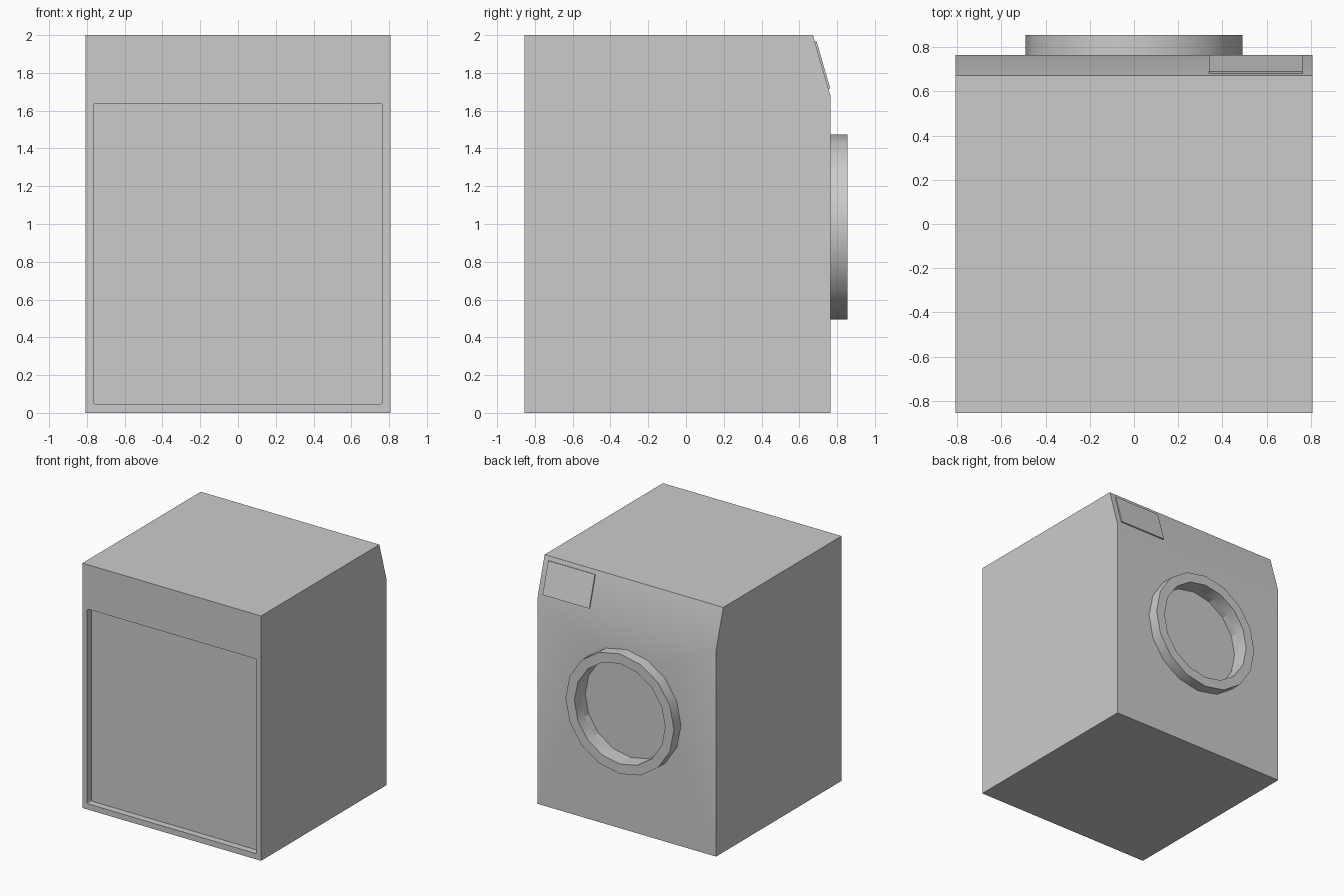
import bpy, bmesh, math

if "Cube" in bpy.data.objects:
    bpy.data.objects.remove(bpy.data.objects["Cube"])

W, BACK, FRONT = 0.807, -0.855, 0.765   # half width, depth limits
DOOR_Z, R_OUT, R_IN, SIDES = 0.985, 0.49, 0.41, 16


def make(name, bm):
    bmesh.ops.recalc_face_normals(bm, faces=bm.faces)
    me = bpy.data.meshes.new(name)
    bm.to_mesh(me)
    bm.free()
    ob = bpy.data.objects.new(name, me)
    bpy.context.collection.objects.link(ob)
    return ob


def prism(name, loop, offset, bevel=0):
    """Closed prism from a loop of points swept along an offset."""
    bm = bmesh.new()
    face = bm.faces.new([bm.verts.new(p) for p in loop])
    ext = bmesh.ops.extrude_face_region(bm, geom=[face], use_keep_orig=True)
    moved = [g for g in ext["geom"] if isinstance(g, bmesh.types.BMVert)]
    bmesh.ops.translate(bm, verts=moved, vec=offset)
    if bevel:
        edges = [e for e in bm.edges if abs(e.verts[0].co.y - e.verts[1].co.y) > 1e-4]
        bmesh.ops.bevel(bm, geom=edges, offset=bevel, segments=2, profile=0.5, affect='EDGES')
    return make(name, bm)


def circle(r, y):
    return [(r * math.cos(k * math.tau / SIDES), y, DOOR_Z + r * math.sin(k * math.tau / SIDES))
            for k in range(SIDES)]


def cut(ob, cutter):
    mod = ob.modifiers.new(cutter.name, 'BOOLEAN')
    mod.operation, mod.solver, mod.object = 'DIFFERENCE', 'EXACT', cutter
    cutter.hide_render = True
    cutter.hide_set(True)


def smooth(ob):
    bpy.ops.object.select_all(action='DESELECT')
    ob.select_set(True)
    bpy.context.view_layer.objects.active = ob
    bpy.ops.object.shade_smooth_by_angle(angle=math.radians(30))


# cabinet with sloped control strip
profile = [(BACK, 0), (FRONT, 0), (FRONT, 1.68), (0.672, 2), (BACK, 2)]
cabinet = prism("cabinet", [(-W, y, z) for y, z in profile], (2 * W, 0, 0))
smooth(cabinet)

# recessed service panel
panel = [(-0.766, BACK - 0.1, 0.047), (0.766, BACK - 0.1, 0.047),
         (0.766, BACK - 0.1, 1.637), (-0.766, BACK - 0.1, 1.637)]
cut(cabinet, prism("panel_recess_cutter", panel, (0, 0.155, 0), bevel=0.012))

# door opening
cut(cabinet, prism("door_recess_cutter", circle(R_IN, 0.715), (0, 0.2, 0)))

# door ring
bm = bmesh.new()
rings = [[bm.verts.new(p) for p in circle(r, y)]
         for r, y in ((R_OUT, FRONT), (R_OUT, 0.855), (R_IN, 0.855), (R_IN, FRONT))]
for i in range(4):
    a, b = rings[i], rings[(i + 1) % 4]
    for k in range(SIDES):
        n = (k + 1) % SIDES
        bm.faces.new((a[k], a[n], b[n], b[k]))
smooth(make("door_ring", bm))

# detergent drawer front, lying on the slope
slope_y = lambda z: FRONT - (z - 1.68) * (FRONT - 0.672) / 0.32
drawer = [(x, slope_y(z) - 0.005, z) for x, z in
          ((0.34, 1.714), (0.762, 1.714), (0.762, 1.965), (0.34, 1.965))]
prism("detergent_drawer", drawer, (0, 0.0135, 0.004))
